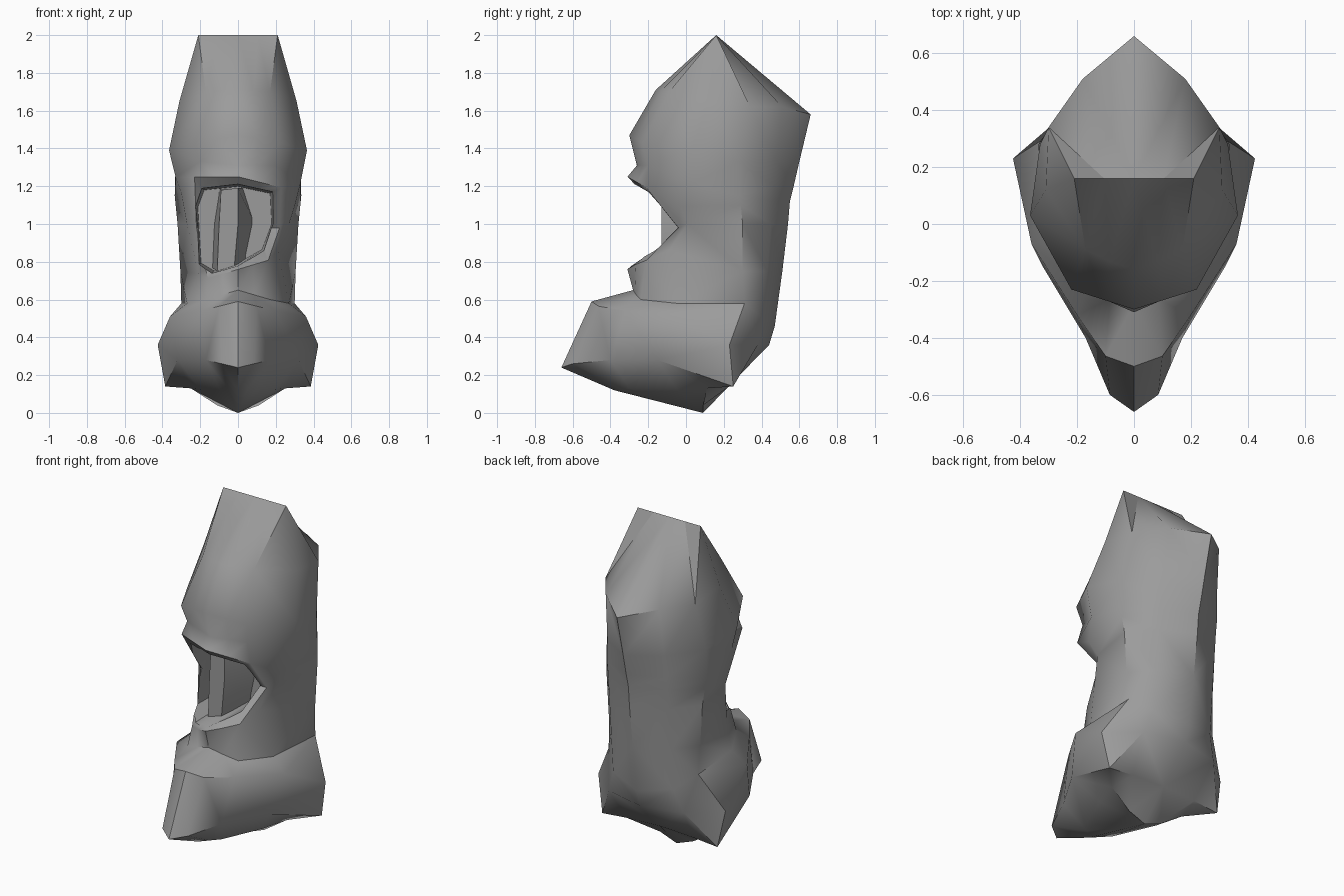
import bpy
import bmesh
from math import radians

default_cube = bpy.data.objects.get("Cube")
if default_cube:
    bpy.data.objects.remove(default_cube, do_unlink=True)

# One grey stone colour for everything
stone = bpy.data.materials.new("grey stone")
stone.use_nodes = True
stone_colour = (0.33, 0.33, 0.33, 1)
stone.diffuse_color = stone_colour
stone.node_tree.nodes["Principled BSDF"].inputs["Base Color"].default_value = stone_colour


def make_object(name, mesh_builder):
    """Turn a bmesh into a named, stone-coloured object with outward normals."""
    bmesh.ops.remove_doubles(mesh_builder, verts=mesh_builder.verts, dist=0.0005)
    bmesh.ops.recalc_face_normals(mesh_builder, faces=mesh_builder.faces)
    mesh = bpy.data.meshes.new(name)
    mesh_builder.to_mesh(mesh)
    mesh_builder.free()
    mesh.materials.append(stone)
    obj = bpy.data.objects.new(name, mesh)
    bpy.context.collection.objects.link(obj)
    return obj


def bridge(mesh_builder, upper, lower):
    """Join two closed rings of equal length with four-sided faces."""
    count = len(upper)
    for i in range(count):
        j = (i + 1) % count
        mesh_builder.faces.new((upper[i], upper[j], lower[j], lower[i]))


def full_ring(half, bluntness, tilt):
    """Add a point beside the front centre, mirror the half section and tilt it sideways."""
    front, corner = half[0], half[1]
    beside = (corner[0] * 0.5,
              corner[1] + bluntness * (front[1] - corner[1]),
              (front[2] + corner[2]) / 2)
    half = [front, beside] + list(half[1:])
    ring = half + [(-x, y, z) for x, y, z in reversed(half[1:-1])]
    # only the front of the section leans
    return [(x, y, z + tilt * x if y < 0.1 else z) for x, y, z in ring]


def loft(name, sections):
    """Skin a stack of mirrored sections; the base fans out from the back point."""
    bm = bmesh.new()
    rings = [[bm.verts.new(p) for p in full_ring(points, blunt, tilt)]
             for blunt, tilt, points in sections]
    for upper, lower in zip(rings, rings[1:]):
        bridge(bm, upper, lower)
    base = rings[-1]
    keel = len(base) // 2
    for i in range(len(base)):
        j = (i + 1) % len(base)
        if keel not in (i, j):
            bm.faces.new((base[keel], base[i], base[j]))
    bmesh.ops.remove_doubles(bm, verts=bm.verts, dist=0.0005)
    bmesh.ops.dissolve_degenerate(bm, edges=bm.edges, dist=0.0005)
    bmesh.ops.triangulate(bm, faces=[f for f in bm.faces if len(f.verts) > 3])
    return make_object(name, bm)


def block(name, front, front_y, back, back_y):
    """Tapered block between two outlines drawn in the x-z plane."""
    bm = bmesh.new()
    near = [bm.verts.new((x, front_y, z)) for x, z in front]
    far = [bm.verts.new((x, back_y, z)) for x, z in back]
    bridge(bm, near, far)
    bm.faces.new(near)
    bm.faces.new(far)
    return make_object(name, bm)


# Each section: front bluntness, sideways tilt, then the points
# front centre, front corner, side, back side, back corner, back centre
skull = [
    # crown ridge
    (.5, 0, [(0, .16, 2), (.21, .16, 2), (.21, .16, 2), (.21, .16, 2), (.105, .16, 2), (0, .16, 2)]),
    # forehead and back of the crown
    (.6, 0, [(0, -.16, 1.71), (.17, -.09, 1.7), (.31, .12, 1.65), (.3, .34, 1.62), (.18, .51, 1.62), (0, .66, 1.58)]),
    # widest part of the forehead
    (.5, 0, [(0, -.3, 1.47), (.22, -.23, 1.43), (.365, .03, 1.39), (.33, .28, 1.33), (.19, .48, 1.33), (0, .6, 1.33)]),
    # groove above the brow
    (.5, -.05, [(0, -.26, 1.31), (.2, -.2, 1.32), (.33, .03, 1.23), (.335, .28, 1.15), (.2, .47, 1.2), (0, .57, 1.2)]),
    # brow lip
    (.5, -.12, [(0, -.31, 1.25), (.23, -.21, 1.22), (.3, -.03, 1.13), (.33, .29, 1.1), (.2, .46, 1.12), (0, .55, 1.12)]),
]
neck = [
    # pinched cheeks
    (.5, 0, [(0, -.05, .98), (.22, -.04, .98), (.27, .01, 1), (.32, .3, 1), (.2, .45, 1), (0, .54, 1)]),
    # lower lip
    (.6, .3, [(0, -.31, .76), (.16, -.21, .76), (.21, -.09, .8), (.305, .3, .75), (.2, .43, .75), (0, .51, .75)]),
    # crease under the lip
    (.6, 0, [(0, -.28, .65), (.17, -.24, .6), (.27, -.05, .58), (.3, .31, .58), (.2, .41, .5), (0, .47, .46)]),
]
jaw = [
    # top edge of the jaw
    (.8, 0, [(0, -.5, .59), (.2, -.32, .54), (.36, -.07, .51), (.425, .23, .36), (.25, .38, .36), (0, .44, .36)]),
    # bottom edge of the jaw
    (.77, 0, [(0, -.66, .24), (.17, -.4, .28), (.32, -.15, .28), (.385, .25, .14), (.22, .25, .155), (0, .25, .165)]),
    # underside keel
    (.5, 0, [(0, -.38, .12), (.1, -.3, .13), (.2, -.05, .125), (.25, .11, .13), (.11, .09, .04), (0, .09, 0)]),
]
head = loft("stone_head", skull + neck + jaw)

# Hollow face opening, narrowing towards the back
opening = [(-.25, 1.1), (-.21, 1.2), (0, 1.22), (.2, 1.18), (.21, 1),
           (.15, .85), (0, .77), (-.15, .725), (-.23, .77)]
inner = [(x * .85, 1 + (z - 1) * .9) for x, z in opening]
cutter = block("face_opening_cutter", opening, -.5, inner, .06)
cutter.hide_render = True
cut = head.modifiers.new("face opening", "BOOLEAN")
cut.operation = "DIFFERENCE"
cut.solver = "EXACT"
cut.object = cutter
bpy.context.view_layer.objects.active = head
bpy.ops.object.modifier_apply(modifier=cut.name)
bpy.data.objects.remove(cutter, do_unlink=True)

# Faceted slab standing inside the opening
slab_front = [(-.09, 1.18), (0, 1.19), (0, 1), (-.02, .77), (-.11, .75), (-.1, 1)]
slab_back = [(-.1, 1.19), (.03, 1.19), (.09, 1), (.05, .81), (-.14, .77), (-.13, 1)]
slab = block("inner_slab", slab_front, -.13, slab_back, .1)

# Soft shading with crisp ridges
for obj, angle in ((head, 45), (slab, 25)):
    bpy.ops.object.select_all(action="DESELECT")
    obj.select_set(True)
    bpy.context.view_layer.objects.active = obj
    bpy.ops.object.shade_smooth_by_angle(angle=radians(angle))
